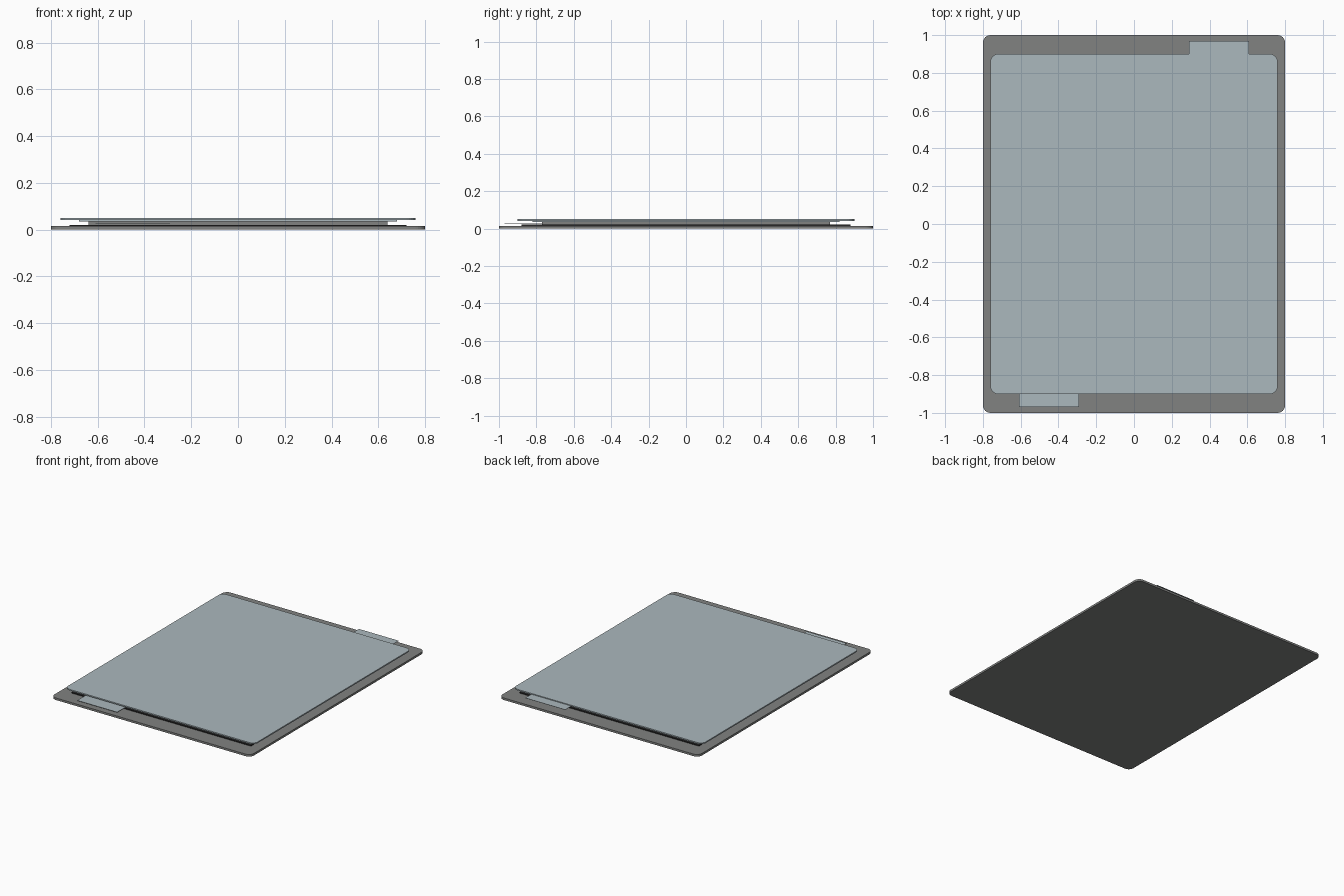
import bpy
import bmesh
import math

cube = bpy.data.objects.get("Cube")
if cube:
    bpy.data.objects.remove(cube)


def material(name, rgb):
    mat = bpy.data.materials.new(name)
    mat.use_nodes = True
    color = (*rgb, 1)
    mat.diffuse_color = color
    mat.node_tree.nodes["Principled BSDF"].inputs["Base Color"].default_value = color
    return mat


grey = material("warm grey", (0.22, 0.225, 0.22))
silver = material("pale silver", (0.41, 0.48, 0.51))
black = material("black", (0.02, 0.02, 0.02))


def sheet(name, x, y, z, mat, radius=0.0, steps=6):
    """Flat sheet between two corners, with optional rounded corners."""
    bm = bmesh.new()
    outline = []
    corners = [(x[1], y[1]), (x[0], y[1]), (x[0], y[0]), (x[1], y[0])]
    for i, (cx, cy) in enumerate(corners):
        if not radius:
            outline.append((cx, cy))
            continue
        mid = math.pi / 4 + i * math.pi / 2
        ox = cx - math.copysign(radius, math.cos(mid))
        oy = cy - math.copysign(radius, math.sin(mid))
        for s in range(steps + 1):
            a = (i + s / steps) * math.pi / 2
            outline.append((ox + radius * math.cos(a), oy + radius * math.sin(a)))
    face = bm.faces.new([bm.verts.new((px, py, z[0])) for px, py in outline])
    top = bmesh.ops.extrude_face_region(bm, geom=[face])["geom"]
    verts = [v for v in top if isinstance(v, bmesh.types.BMVert)]
    bmesh.ops.translate(bm, verts=verts, vec=(0, 0, z[1] - z[0]))
    bmesh.ops.recalc_face_normals(bm, faces=bm.faces)
    mesh = bpy.data.meshes.new(name)
    bm.to_mesh(mesh)
    bm.free()
    mesh.materials.append(mat)
    obj = bpy.data.objects.new(name, mesh)
    bpy.context.collection.objects.link(obj)
    return obj


# Stacked layers, bottom to top: half width, half depth, heights, corner radius
layers = [
    ("base_plate", 0.80, 1.00, (0.0, 0.015), grey, 0.04),
    ("lower_sheet", 0.72, 0.88, (0.015, 0.021), black, 0.0),
    ("core_sheet", 0.64, 0.77, (0.021, 0.035), grey, 0.0),
    ("upper_sheet", 0.68, 0.82, (0.035, 0.041), silver, 0.0),
    ("top_plate", 0.76, 0.90, (0.041, 0.05), silver, 0.04),
]
for name, hx, hy, z, mat, radius in layers:
    sheet(name, (-hx, hx), (-hy, hy), z, mat, radius)

# Connection tabs on opposite ends
sheet("front_tab", (-0.61, -0.29), (-0.97, -0.62), (0.024, 0.026), silver)
sheet("back_tab", (0.29, 0.61), (0.62, 0.97), (0.042, 0.044), silver)
